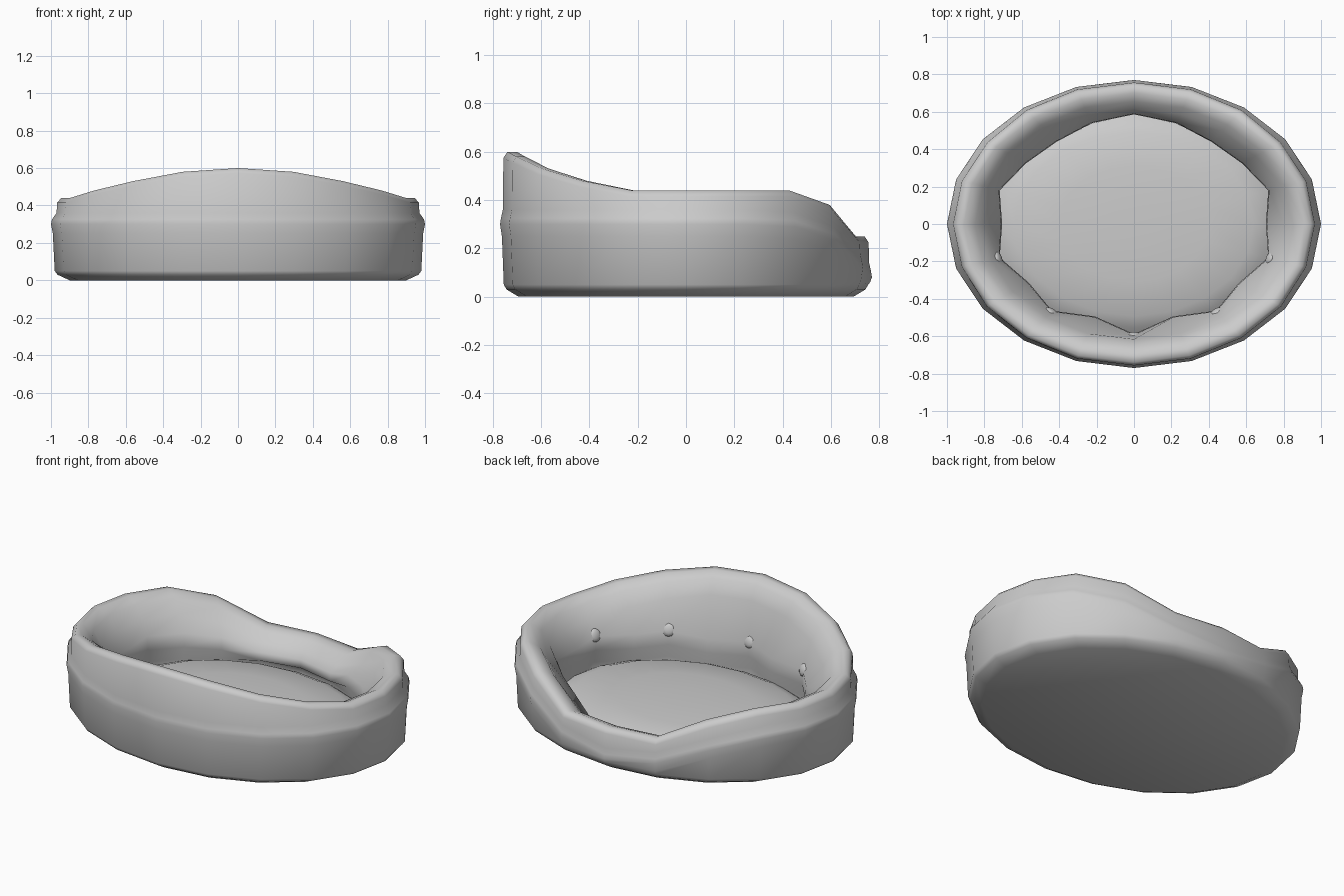
import bpy, bmesh, math
from mathutils import Vector

if "Cube" in bpy.data.objects:
    bpy.data.objects.remove(bpy.data.objects["Cube"])

N = 20
RY = 0.77
# Values per 18-degree step, from high front (-90) round the side to low back (+90)
RIM = [0.60, 0.58, 0.53, 0.48, 0.44, 0.44, 0.44, 0.44, 0.38, 0.25, 0.25]
SEAM = [0.30, 0.30, 0.30, 0.30, 0.30, 0.30, 0.30, 0.29, 0.23, 0.12, 0.08]
INNER = [0.77, 0.68, 0.75, 0.70, 0.76, 0.71, 0.76, 0.72, 0.71, 0.74, 0.766]
UPPER = [0.985, 0.985, 0.98, 0.975, 0.97, 0.97, 0.97, 0.97, 0.98, 0.985, 0.985]


def ring_point(i, k, z):
    a = -math.pi / 2 + i * 2 * math.pi / N
    return Vector((k * math.cos(a), k * RY * math.sin(a), z))


def step(i):
    return i if i <= N // 2 else N - i


def loft(name, profile, cap_start, cap_end):
    """Skin rings around the oval; profile(i) gives (radius factor, z) pairs."""
    bm = bmesh.new()
    cols = [[bm.verts.new(ring_point(i, k, z)) for k, z in profile(i)] for i in range(N)]
    for i in range(N):
        a, b = cols[i], cols[(i + 1) % N]
        for j in range(len(a) - 1):
            bm.faces.new((a[j], b[j], b[j + 1], a[j + 1]))
    if cap_start:
        bm.faces.new([c[0] for c in reversed(cols)])
    if cap_end:
        bm.faces.new([c[-1] for c in cols])
    bmesh.ops.recalc_face_normals(bm, faces=bm.faces)
    return finish(bm, name)


def finish(bm, name):
    me = bpy.data.meshes.new(name)
    bm.to_mesh(me)
    bm.free()
    ob = bpy.data.objects.new(name, me)
    bpy.context.collection.objects.link(ob)
    bpy.ops.object.select_all(action='DESELECT')
    ob.select_set(True)
    bpy.context.view_layer.objects.active = ob
    bpy.ops.object.shade_smooth_by_angle(angle=math.radians(75))
    return ob


# Padded wall: base, piping seam, rolled rim and tufted lining
def wall(i):
    n = step(i)
    h, s, k, up = RIM[n], SEAM[n], INNER[n], UPPER[n]
    f = min(1, h / 0.42)
    return [(0.90, 0), (0.965, 0.03), (0.98, 0.05), (0.99, max(0.06, s - 0.05)),
            (1.0, s), (0.995, s + 0.025), (up, s + 0.06),
            (up - 0.003, h - 0.025), (up - 0.025, h), (0.91, h),
            (0.85, h - 0.03 * f), (max(k + 0.03, 0.80), h - 0.11 * f),
            (k, 0.25 * f), (k - 0.005, 0.17 * f), (k + 0.02, 0.09), (k + 0.02, 0.05)]


loft("padded_wall", wall, True, True)

# Floor cushion, gently domed
loft("floor_cushion", lambda i: [(0.77, 0.06), (0.72, 0.09), (0.64, 0.12),
                                 (0.40, 0.14), (0.15, 0.148)], True, True)

# Flat tufting buttons in the lining dents
for idx, i in enumerate((-4, -2, 0, 2, 4)):
    p = ring_point(i, INNER[abs(i)] + 0.003, 0.255)
    bm = bmesh.new()
    bmesh.ops.create_uvsphere(bm, u_segments=12, v_segments=6, radius=0.038)
    bmesh.ops.scale(bm, vec=(1, 1, 0.4), verts=bm.verts)
    ob = finish(bm, f"tuft_button_{idx + 1}")
    ob.location = p
    ob.rotation_euler = Vector((-p.x, -p.y / RY ** 2, 0.3)).to_track_quat('Z', 'Y').to_euler()
